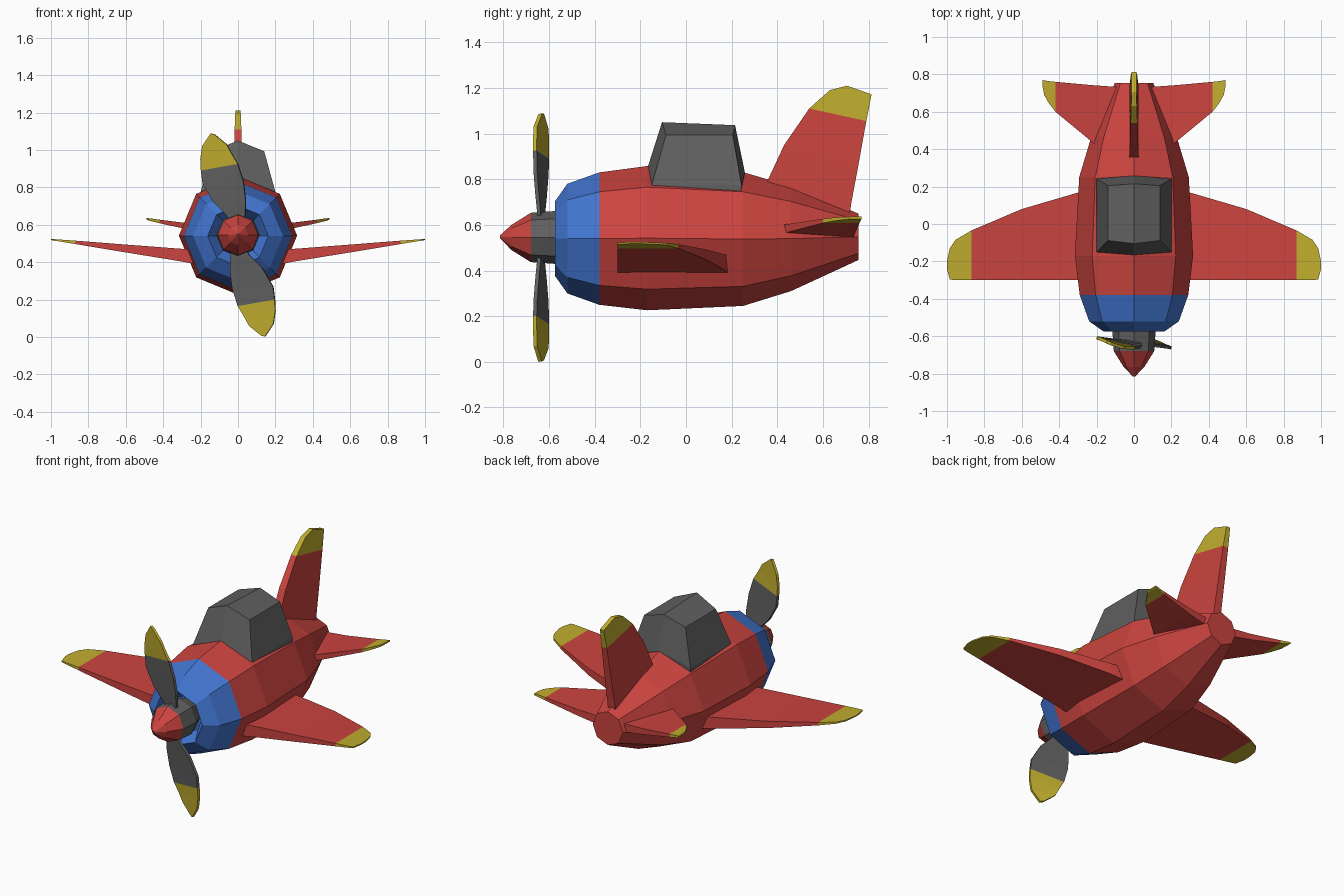
import bpy, bmesh, math
from mathutils import Vector

if "Cube" in bpy.data.objects:
    bpy.data.objects.remove(bpy.data.objects["Cube"], do_unlink=True)


def material(name, rgb):
    m = bpy.data.materials.new(name)
    m.use_nodes = True
    m.diffuse_color = (*rgb, 1)
    m.node_tree.nodes["Principled BSDF"].inputs["Base Color"].default_value = (*rgb, 1)
    return m


RED = material("red", (0.60, 0.058, 0.05))
BLUE = material("blue", (0.055, 0.18, 0.64))
GREY = material("dark grey", (0.115, 0.115, 0.115))
YELLOW = material("yellow", (0.53, 0.42, 0.028))


def loft(name, rings, mats, mat_of=lambda i: 0):
    """Skin a list of rings, cap both ends; mat_of(i) colours the band after ring i."""
    bm = bmesh.new()
    loops = [[bm.verts.new(p) for p in r] for r in rings]
    n = len(loops[0])
    for i, (a, b) in enumerate(zip(loops, loops[1:])):
        for k in range(n):
            f = bm.faces.new((a[k], a[(k + 1) % n], b[(k + 1) % n], b[k]))
            f.material_index = mat_of(i)
    bm.faces.new(loops[0]).material_index = mat_of(0)
    bm.faces.new(loops[-1]).material_index = mat_of(len(rings) - 2)
    bmesh.ops.remove_doubles(bm, verts=bm.verts, dist=0.0005)
    bmesh.ops.recalc_face_normals(bm, faces=bm.faces)
    me = bpy.data.meshes.new(name)
    bm.to_mesh(me)
    bm.free()
    for m in mats:
        me.materials.append(m)
    ob = bpy.data.objects.new(name, me)
    bpy.context.collection.objects.link(ob)
    return ob


def octagon(y, r, cz):
    return [(r * math.cos(k * math.pi / 4), y, cz + r * math.sin(k * math.pi / 4))
            for k in range(8)]


def blade_rings(stations):
    """Each station: front point, rear point, half thickness vector."""
    out = []
    for f, r, t in stations:
        f, r, t = Vector(f), Vector(r), Vector(t)
        out.append([f - t, r - t, r + t, f + t])
    return out


# Fuselage with blue cowling and recessed intake
body = [(-0.50, 0.11, 0.54), (-0.575, 0.162, 0.54), (-0.52, 0.24, 0.54),
        (-0.38, 0.29, 0.54), (-0.17, 0.316, 0.542), (0.25, 0.293, 0.538),
        (0.46, 0.23, 0.54), (0.755, 0.102, 0.548)]
loft("fuselage", [octagon(*s) for s in body], [BLUE, RED], lambda i: int(i > 2))

# Propeller hub and spinner
HUB_Z = 0.545
loft("propeller_hub", [octagon(-0.68, 0.108, HUB_Z), octagon(-0.57, 0.116, HUB_Z),
                       octagon(-0.49, 0.09, HUB_Z)], [GREY])
loft("spinner", [octagon(-0.815, 0.006, HUB_Z + 0.003), octagon(-0.765, 0.055, HUB_Z),
                 octagon(-0.68, 0.108, HUB_Z)], [RED])

# Propeller blades: left x, z, y then right x, z, y
blade = [(-0.03, 0.60, -0.627, 0.03, 0.60, -0.643),
         (-0.06, 0.65, -0.625, 0.04, 0.66, -0.645),
         (-0.13, 0.72, -0.618, 0.042, 0.73, -0.652),
         (-0.188, 0.82, -0.61, 0.03, 0.83, -0.66),
         (-0.197, 0.89, -0.608, 0.0, 0.925, -0.662),
         (-0.20, 0.95, -0.608, -0.03, 0.975, -0.662),
         (-0.19, 1.02, -0.61, -0.06, 1.03, -0.66),
         (-0.145, 1.088, -0.63, -0.125, 1.083, -0.64)]
rings = blade_rings([((a, y1, b), (c, y2, d), (0.002, 0.008, 0))
                     for a, b, y1, c, d, y2 in blade])
centre = Vector((0, -0.635, HUB_Z))
tip = lambda i: int(i >= 4)
loft("upper_propeller_blade", rings, [GREY, YELLOW], tip)
loft("lower_propeller_blade", [[2 * centre - p for p in r] for r in rings],
     [GREY, YELLOW], tip)

# Canopy: sunken base, sill, arched roof
canopy_rings = []
for w, f, fm, r, rm, z, zm in [(0.20, -0.14, -0.16, 0.235, 0.25, 0.68, 0.70),
                               (0.20, -0.15, -0.175, 0.243, 0.258, 0.775, 0.83),
                               (0.14, -0.088, -0.105, 0.205, 0.215, 0.993, 1.05)]:
    canopy_rings.append([(-w, f, z), (0, fm, zm), (w, f, z),
                         (w, r, z), (0, rm, zm - 0.013 * (zm > 1)), (-w, r, z)])
canopy = loft("canopy", canopy_rings, [GREY])
bm = bmesh.new()
bm.from_mesh(canopy.data)
bm.verts.ensure_lookup_table()
roof = sorted(bm.verts, key=lambda v: v.co.z)[-2:]
bmesh.ops.connect_verts(bm, verts=roof)  # roof ridge
bm.to_mesh(canopy.data)
bm.free()

# Wings and tailplanes: x, leading y, trailing y, bottom z, top z
wing = [(0.18, -0.30, 0.195, 0.38, 0.465), (0.31, -0.30, 0.165, 0.405, 0.472),
        (0.60, -0.30, 0.08, 0.452, 0.494), (0.87, -0.30, -0.035, 0.497, 0.515),
        (0.955, -0.30, -0.085, 0.511, 0.521), (0.985, -0.297, -0.13, 0.515, 0.523),
        (1.0, -0.24, -0.20, 0.518, 0.525)]
tail = [(0.05, 0.31, 0.73, 0.535, 0.59), (0.22, 0.435, 0.742, 0.565, 0.602),
        (0.42, 0.60, 0.76, 0.608, 0.627), (0.455, 0.645, 0.764, 0.617, 0.632),
        (0.48, 0.69, 0.768, 0.623, 0.635), (0.488, 0.73, 0.769, 0.627, 0.636)]
for part, data, start in (("wing", wing, 3), ("tailplane", tail, 2)):
    for side, s in (("left", 1), ("right", -1)):
        rs = blade_rings([((s * x, f, (lo + hi) / 2), (s * x, r, (lo + hi) / 2),
                           (0, 0, (hi - lo) / 2)) for x, f, r, lo, hi in data])
        loft(f"{side}_{part}", rs, [RED, YELLOW], lambda i: int(i >= start))

# Tail fin: leading y, z, trailing y, z, half thickness
fin = [(0.32, 0.70, 0.71, 0.60, 0.025), (0.36, 0.80, 0.725, 0.70, 0.025),
       (0.43, 0.95, 0.755, 0.86, 0.022), (0.54, 1.11, 0.79, 1.055, 0.018),
       (0.63, 1.19, 0.803, 1.12, 0.015), (0.705, 1.21, 0.813, 1.172, 0.013)]
loft("tail_fin", blade_rings([((0, a, b), (0, c, d), (t, 0, 0)) for a, b, c, d, t in fin]),
     [RED, YELLOW], lambda i: int(i >= 3))
